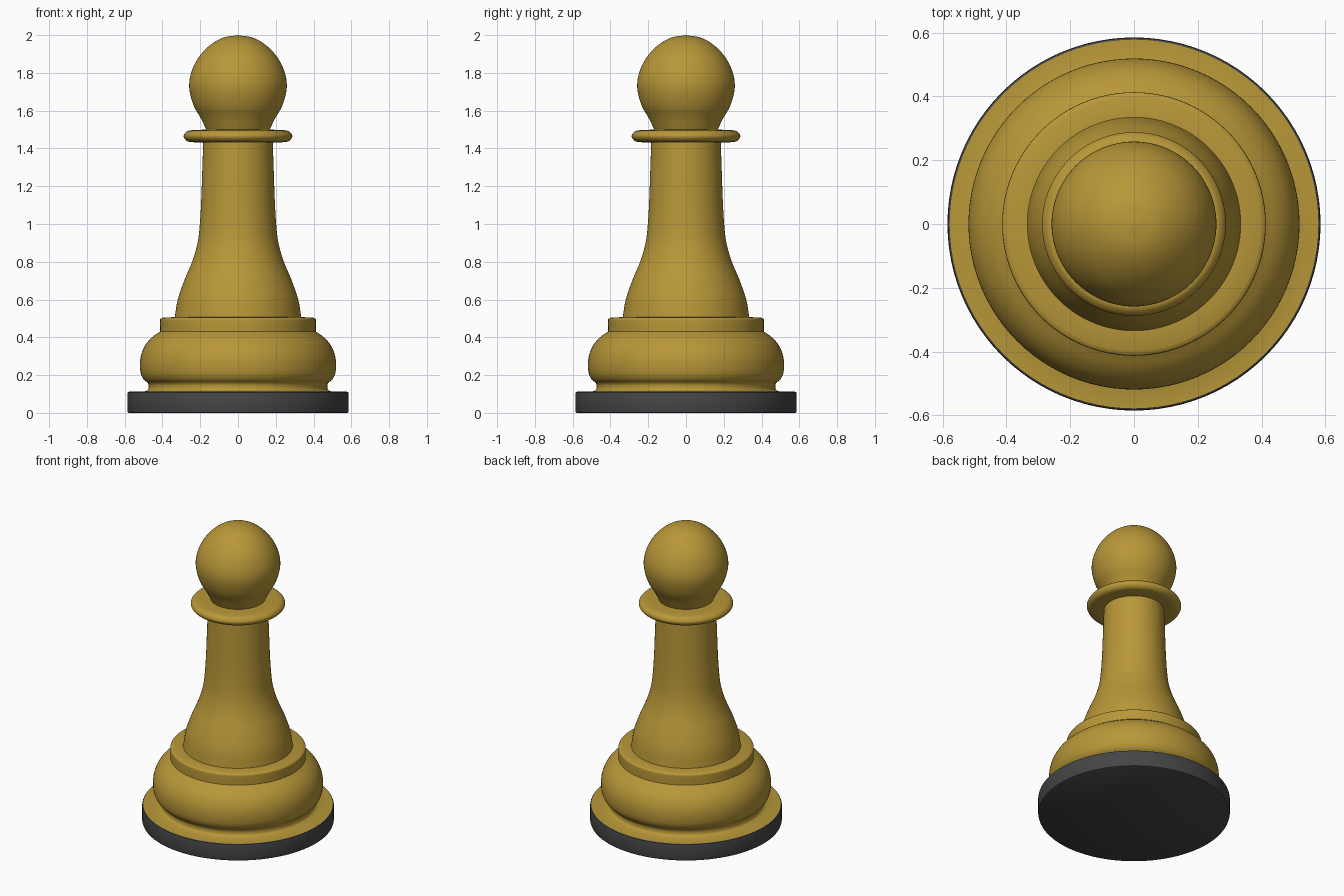
import bpy, math
from mathutils import Vector

if "Cube" in bpy.data.objects:
    bpy.data.objects.remove(bpy.data.objects["Cube"])

SIDES = 96


def material(name, rgb):
    m = bpy.data.materials.new(name)
    m.diffuse_color = (*rgb, 1)
    m.use_nodes = True
    m.node_tree.nodes["Principled BSDF"].inputs["Base Color"].default_value = m.diffuse_color
    return m


def curve_through(points, steps=5):
    """Smooth Catmull-Rom curve through (radius, height) points."""
    p = [Vector(q) for q in points]
    p = [2 * p[0] - p[1]] + p + [2 * p[-1] - p[-2]]
    out = []
    for a, b, c, d in zip(p, p[1:], p[2:], p[3:]):
        for i in range(steps):
            t = i / steps
            out.append(0.5 * (2 * b + (c - a) * t + (2 * a - 5 * b + 4 * c - d) * t * t
                              + (3 * b - a - 3 * c + d) * t ** 3))
    return [tuple(v) for v in out] + [tuple(points[-1])]


def lathe(name, profile, mat):
    """Spin a bottom-to-top profile around z; radius 0 closes at the axis."""
    verts, rings, faces = [], [], []
    for r, z in profile:
        n = SIDES if r > 1e-5 else 1
        rings.append([len(verts) + i for i in range(n)])
        verts += [(r * math.cos(2 * math.pi * i / SIDES),
                   r * math.sin(2 * math.pi * i / SIDES), z) for i in range(n)]
    for a, b in zip(rings, rings[1:]):
        for i in range(SIDES):
            j = (i + 1) % SIDES
            quad = [a[i % len(a)], a[j % len(a)], b[j % len(b)], b[i % len(b)]]
            faces.append(list(dict.fromkeys(quad)))
    mesh = bpy.data.meshes.new(name)
    mesh.from_pydata(verts, [], faces)
    mesh.materials.append(mat)
    obj = bpy.data.objects.new(name, mesh)
    bpy.context.collection.objects.link(obj)
    bpy.ops.object.select_all(action='DESELECT')
    obj.select_set(True)
    bpy.context.view_layer.objects.active = obj
    bpy.ops.object.shade_smooth_by_angle(angle=math.radians(40))
    return obj


gold = material("gold", (0.48, 0.31, 0.04))
dark = material("dark_felt", (0.06, 0.06, 0.06))

# Dark base pad: underside and rim
lathe("base_pad", [(0, 0), (0.578, 0), (0.583, 0.003), (0.585, 0.01),
                   (0.585, 0.103), (0.583, 0.109), (0.578, 0.112)], dark)

# Gold base: top of the disc, groove, bulge and stepped shoulder
groove = curve_through([(0.495, 0.113), (0.478, 0.122), (0.473, 0.14), (0.478, 0.158),
                        (0.50, 0.178), (0.515, 0.21), (0.519, 0.26), (0.512, 0.31),
                        (0.49, 0.36), (0.455, 0.40), (0.413, 0.43)])
shoulder = curve_through([(0.413, 0.432), (0.413, 0.488), (0.409, 0.499), (0.397, 0.505)], 3)
lathe("base_bulge", [(0.578, 0.112)] + groove + shoulder + [(0.333, 0.507)], gold)

# Tapering stem
lathe("stem", curve_through([(0.335, 0.505), (0.319, 0.60), (0.285, 0.70), (0.243, 0.80),
                             (0.214, 0.90), (0.202, 1.0), (0.195, 1.12), (0.190, 1.26),
                             (0.184, 1.435)]), gold)

# Collar ring
lathe("collar", curve_through([(0.184, 1.431), (0.25, 1.434), (0.276, 1.444), (0.288, 1.465),
                               (0.276, 1.486), (0.25, 1.496), (0.165, 1.500)]), gold)

# Ball head
lathe("head", curve_through([(0.167, 1.498), (0.197, 1.56), (0.236, 1.63), (0.258, 1.72),
                             (0.248, 1.80), (0.21, 1.88), (0.15, 1.945), (0.08, 1.986),
                             (0, 2.0)]), gold)
